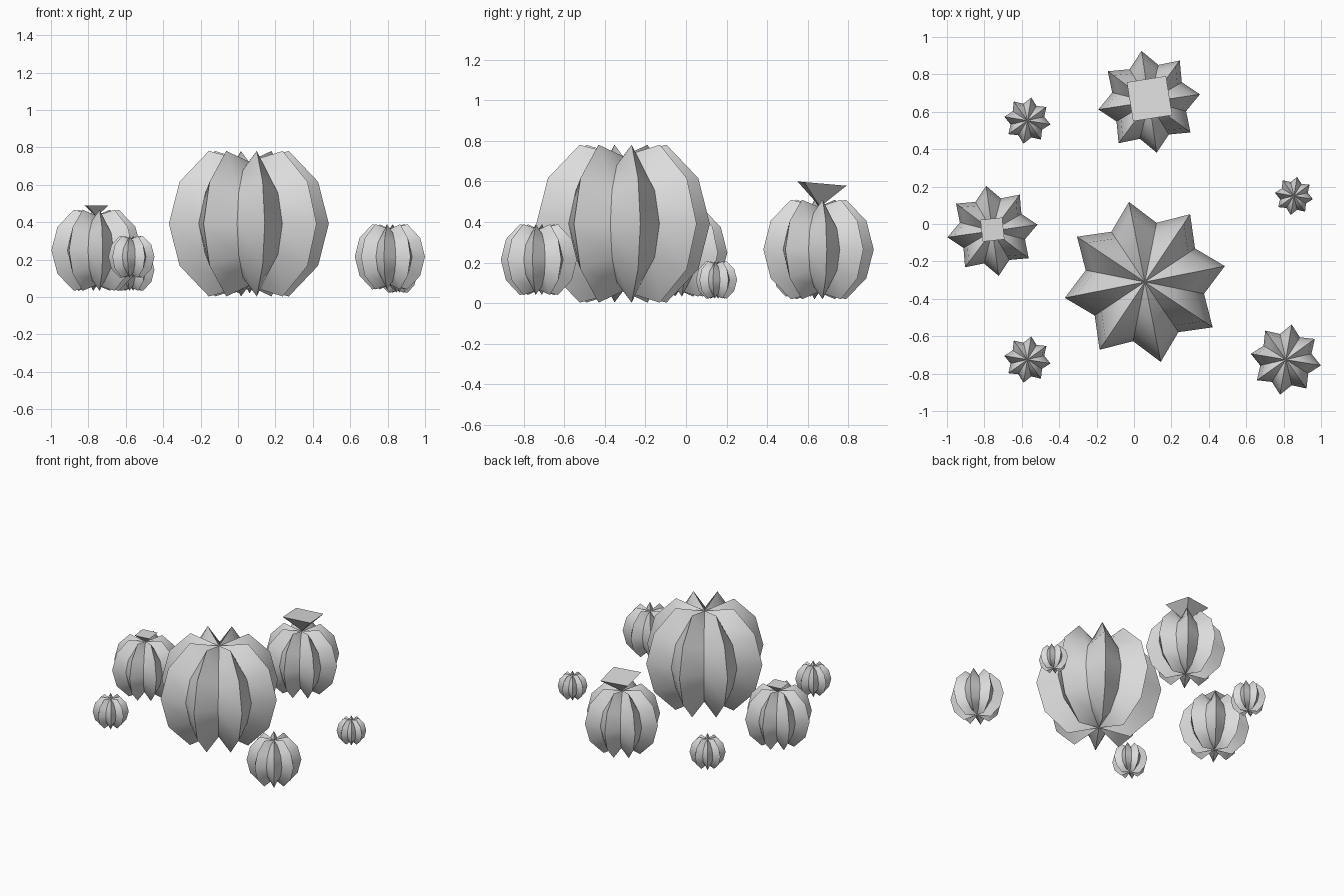
import bpy, bmesh, math
from mathutils import Matrix, Vector

cube = bpy.data.objects.get("Cube")
if cube:
    bpy.data.objects.remove(cube, do_unlink=True)

grey = bpy.data.materials.new("pale_grey")
grey.use_nodes = True
colour = (0.72, 0.72, 0.72, 1)
grey.diffuse_color = colour
grey.node_tree.nodes["Principled BSDF"].inputs["Base Color"].default_value = colour

RIBS = 8
VALLEY = 0.74  # groove depth relative to the rib radius


def finish(bm, name, location, smooth=False):
    bmesh.ops.recalc_face_normals(bm, faces=bm.faces)
    mesh = bpy.data.meshes.new(name)
    bm.to_mesh(mesh)
    bm.free()
    mesh.materials.append(grey)
    obj = bpy.data.objects.new(name, mesh)
    obj.location = location
    bpy.context.collection.objects.link(obj)
    if smooth:
        bpy.ops.object.select_all(action="DESELECT")
        obj.select_set(True)
        bpy.context.view_layer.objects.active = obj
        bpy.ops.object.shade_smooth_by_angle(angle=math.radians(40))
    return obj


def cactus(name, x, y, z, radius, turn, stretch=1.03):
    """Ribbed globe: a low sphere with every other meridian pulled inward."""
    bm = bmesh.new()
    bmesh.ops.create_uvsphere(bm, u_segments=RIBS * 2, v_segments=6, radius=radius)
    for v in bm.verts:
        on_pole = v.co.xy.length < radius * 0.01
        meridian = round(math.atan2(v.co.y, v.co.x) * RIBS / math.pi)
        if on_pole or meridian % 2:
            v.co *= VALLEY
        v.co.z *= stretch
    bm.transform(Matrix.Rotation(math.radians(turn), 4, "Z"))
    finish(bm, name, (x, y, z), smooth=True)


def flower(name, apex, radius, height, turn, tilt=0):
    """Upside-down square pyramid standing on its apex."""
    bm = bmesh.new()
    bmesh.ops.create_cone(bm, cap_ends=True, segments=4,
                          radius1=0, radius2=radius, depth=height)
    bmesh.ops.remove_doubles(bm, verts=bm.verts, dist=0.0001)
    bm.transform(Matrix.Translation(Vector((0, 0, height / 2))))
    bm.transform(Matrix.Rotation(math.radians(turn), 4, "Z"))
    bm.transform(Matrix.Rotation(math.radians(tilt), 4, "X"))
    finish(bm, name, apex, smooth=False)


# Ribbed bodies
cactus("large_cactus", 0.058, -0.31, 0.392, 0.436, 11.25)
cactus("back_cactus", 0.081, 0.653, 0.265, 0.275, 8.5)
cactus("side_cactus", -0.757, -0.037, 0.25, 0.243, 8)
cactus("front_cactus", 0.812, -0.725, 0.215, 0.19, -9.5, 1.06)
cactus("small_front_cactus", -0.57, -0.725, 0.215, 0.125, -9.5)
cactus("small_back_cactus", -0.57, 0.553, 0.145, 0.125, -9.5)
cactus("small_side_cactus", 0.855, 0.15, 0.115, 0.103, -9.5)

# Square flowers on two of them
flower("back_flower", (0.083, 0.66, 0.475), 0.15, 0.115, 54, -5)
flower("side_flower", (-0.757, -0.03, 0.43), 0.083, 0.06, 51)
